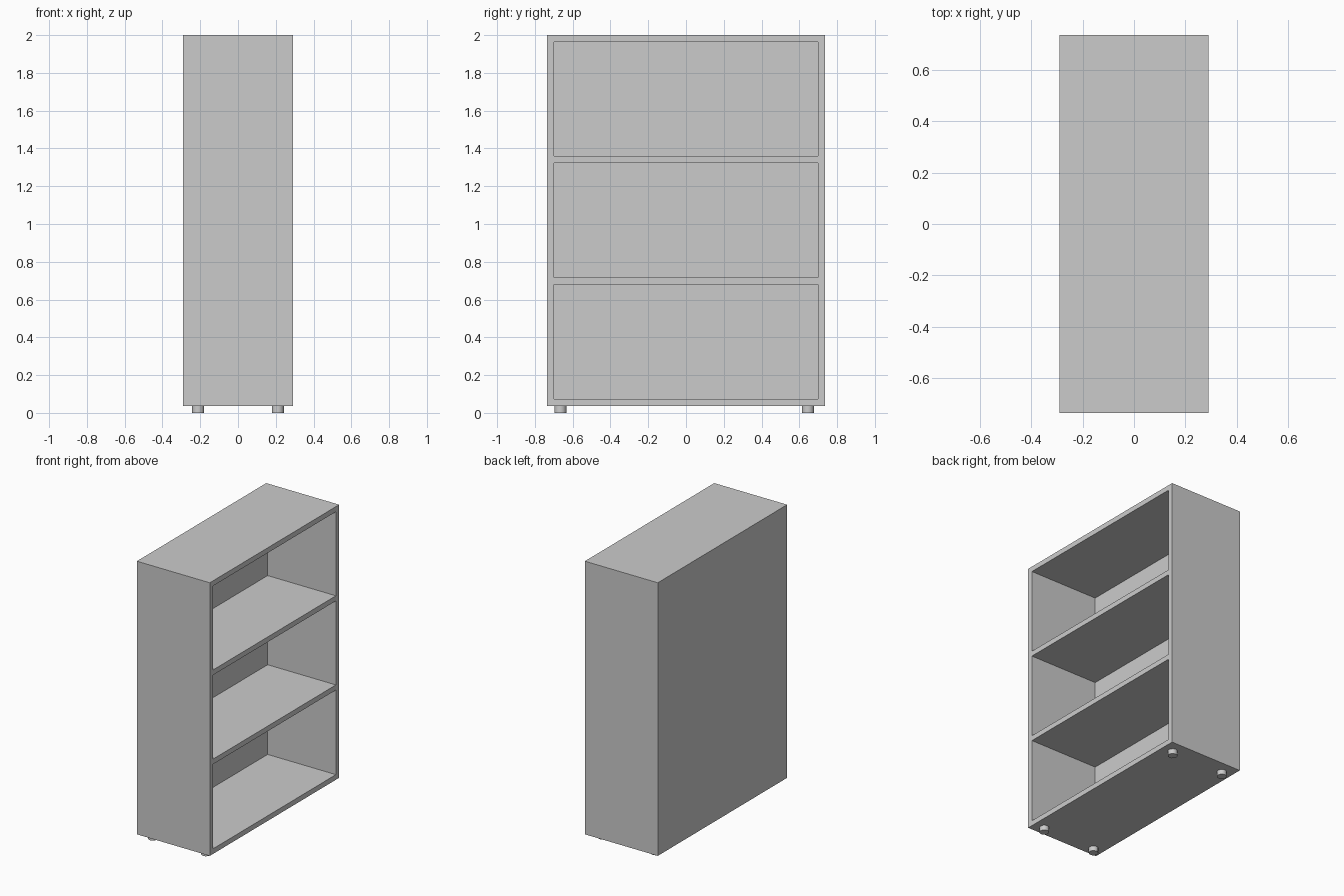
import bpy
import math

# Remove the default cube
cube = bpy.data.objects.get("Cube")
if cube:
    bpy.data.objects.remove(cube, do_unlink=True)

# Single grey finish
grey = bpy.data.materials.new("light_grey")
grey.use_nodes = True
colour = (0.6, 0.6, 0.6, 1)
grey.diffuse_color = colour
grey.node_tree.nodes["Principled BSDF"].inputs["Base Color"].default_value = colour

# Overall dimensions
DEPTH, WIDTH = 0.29, 0.735      # half sizes in x and y
BASE, TOP = 0.036, 2.0          # carcass bottom and top
BOARD = 0.037                   # board thickness
BACK_FACE = -DEPTH + BOARD      # inner face of the back panel


def board(name, x, y, z):
    """Box spanning the given (low, high) ranges."""
    spans = (x, y, z)
    bpy.ops.mesh.primitive_cube_add(size=1, location=[(a + b) / 2 for a, b in spans])
    obj = bpy.context.object
    obj.name = name
    obj.scale = [b - a for a, b in spans]
    bpy.ops.object.transform_apply(location=False, rotation=False, scale=True)
    obj.data.materials.append(grey)


# Back panel, covering the full width and height
board("back_panel", (-DEPTH, BACK_FACE), (-WIDTH, WIDTH), (BASE, TOP))

# Side panels
inner = WIDTH - BOARD
board("side_panel_front", (BACK_FACE, DEPTH), (-WIDTH, -inner), (BASE, TOP))
board("side_panel_rear", (BACK_FACE, DEPTH), (inner, WIDTH), (BASE, TOP))

# Top, bottom and the two shelves between the sides
levels = {"bottom_board": BASE, "lower_shelf": 0.681,
          "upper_shelf": 1.322, "top_board": TOP - BOARD}
for name, z in levels.items():
    board(name, (BACK_FACE, DEPTH), (-inner, inner), (z, z + BOARD))

# Four short round feet
for x, depth_name in ((-0.211, "inner"), (0.211, "outer")):
    for y, side_name in ((-0.665, "front"), (0.646, "rear")):
        bpy.ops.mesh.primitive_cylinder_add(vertices=12, radius=0.032, depth=BASE,
                                            location=(x, y, BASE / 2))
        foot = bpy.context.object
        foot.name = f"foot_{side_name}_{depth_name}"
        foot.data.materials.append(grey)
        bpy.ops.object.shade_smooth_by_angle(angle=math.radians(40))
